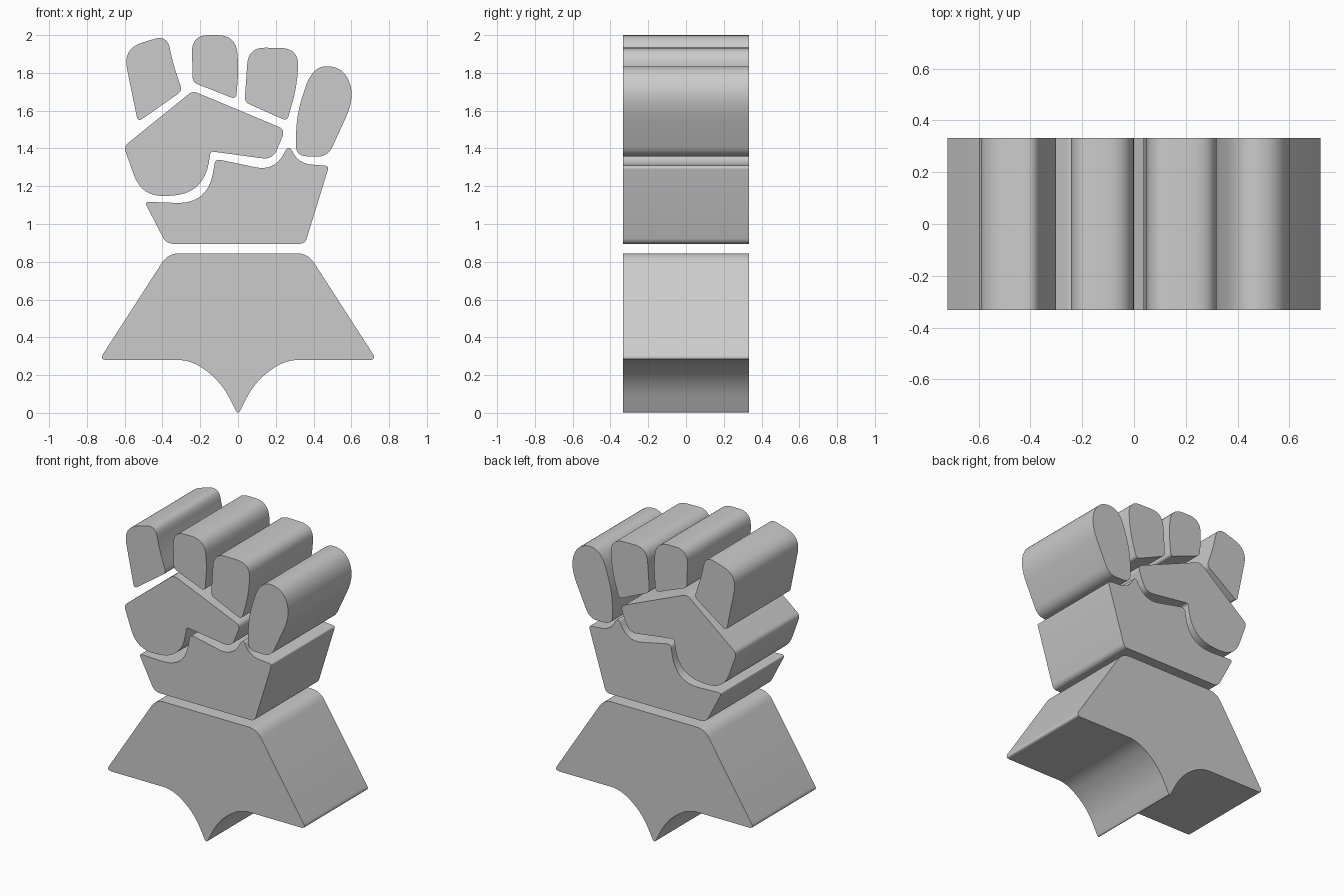
import bpy
import bmesh
import math
from mathutils import Vector

old = bpy.data.objects.get("Cube")
if old:
    bpy.data.objects.remove(old, do_unlink=True)

HALF_DEPTH = 0.333
STEPS = 8

grey = bpy.data.materials.new("plain grey")
grey.use_nodes = True
colour = (0.6, 0.6, 0.6, 1)
grey.diffuse_color = colour
grey.node_tree.nodes["Principled BSDF"].inputs["Base Color"].default_value = colour


def rounded_outline(corners):
    """Replace each (x, z, cut) corner with a curve starting 'cut' away from it."""
    outline = []
    count = len(corners)
    for i, (x, z, cut) in enumerate(corners):
        corner = Vector((x, z))
        ends = []
        for other in (corners[i - 1], corners[(i + 1) % count]):
            edge = Vector(other[:2]) - corner
            room = edge.length * cut / (cut + other[2])
            ends.append(corner + edge.normalized() * min(cut, room * 0.98))
        for step in range(STEPS + 1):
            t = step / STEPS
            outline.append(ends[0].lerp(corner, t).lerp(corner.lerp(ends[1], t), t))
    return outline


def make_slab(name, corners):
    """Extrude a rounded profile from front to back."""
    bm = bmesh.new()
    verts = [bm.verts.new((p.x, -HALF_DEPTH, p.y)) for p in rounded_outline(corners)]
    front = bm.faces.new(verts)
    result = bmesh.ops.extrude_face_region(bm, geom=[front], use_keep_orig=True)
    moved = [v for v in result["geom"] if isinstance(v, bmesh.types.BMVert)]
    bmesh.ops.translate(bm, verts=moved, vec=(0, 2 * HALF_DEPTH, 0))
    bmesh.ops.recalc_face_normals(bm, faces=bm.faces)
    mesh = bpy.data.meshes.new(name)
    bm.to_mesh(mesh)
    bm.free()
    mesh.materials.append(grey)
    slab = bpy.data.objects.new(name, mesh)
    bpy.context.collection.objects.link(slab)
    bpy.ops.object.select_all(action="DESELECT")
    slab.select_set(True)
    bpy.context.view_layer.objects.active = slab
    bpy.ops.object.shade_smooth_by_angle(angle=math.radians(30))


# Four separate fingers
make_slab("index_finger", [
    (-0.61, 1.93, 0.11), (-0.375, 2, 0.07), (-0.345, 1.85, 0.08),
    (-0.295, 1.705, 0.03), (-0.53, 1.54, 0.03)])
make_slab("middle_finger", [
    (-0.245, 2, 0.09), (-0.01, 2, 0.1), (0.003, 1.82, 0.06),
    (-0.01, 1.66, 0.03), (-0.24, 1.75, 0.03)])
make_slab("ring_finger", [
    (0.055, 1.935, 0.09), (0.325, 1.93, 0.1), (0.31, 1.72, 0.08),
    (0.26, 1.545, 0.03), (0.035, 1.645, 0.03)])
make_slab("little_finger", [
    (0.305, 1.36, 0.06), (0.31, 1.58, 0.1), (0.395, 1.84, 0.12),
    (0.56, 1.83, 0.12), (0.62, 1.67, 0.12), (0.475, 1.355, 0.06)])

# Thumb folded across the hand
make_slab("thumb", [
    (-0.24, 1.705, 0.03), (0.25, 1.5, 0.04), (0.185, 1.34, 0.06),
    (-0.145, 1.385, 0.02), (-0.18, 1.155, 0.18), (-0.51, 1.145, 0.12),
    (-0.605, 1.41, 0.03)])

# Palm with a scooped upper edge
make_slab("palm", [
    (-0.495, 1.118, 0.025), (-0.16, 1.105, 0.17), (-0.12, 1.345, 0.03),
    (0.19, 1.28, 0.1), (0.27, 1.42, 0.04), (0.32, 1.32, 0.07),
    (0.482, 1.307, 0.02), (0.355, 0.895, 0.03), (-0.38, 0.895, 0.04)])

# Flared cuff with a pointed foot, mirrored left to right
half_cuff = [(0.37, 0.845, 0.06), (0.735, 0.28, 0.04), (0.26, 0.28, 0.06), (0.1, 0.185, 0.12)]
tip = [(0, -0.01, 0.025)]
make_slab("cuff", half_cuff + tip + [(-x, z, cut) for x, z, cut in reversed(half_cuff)])
